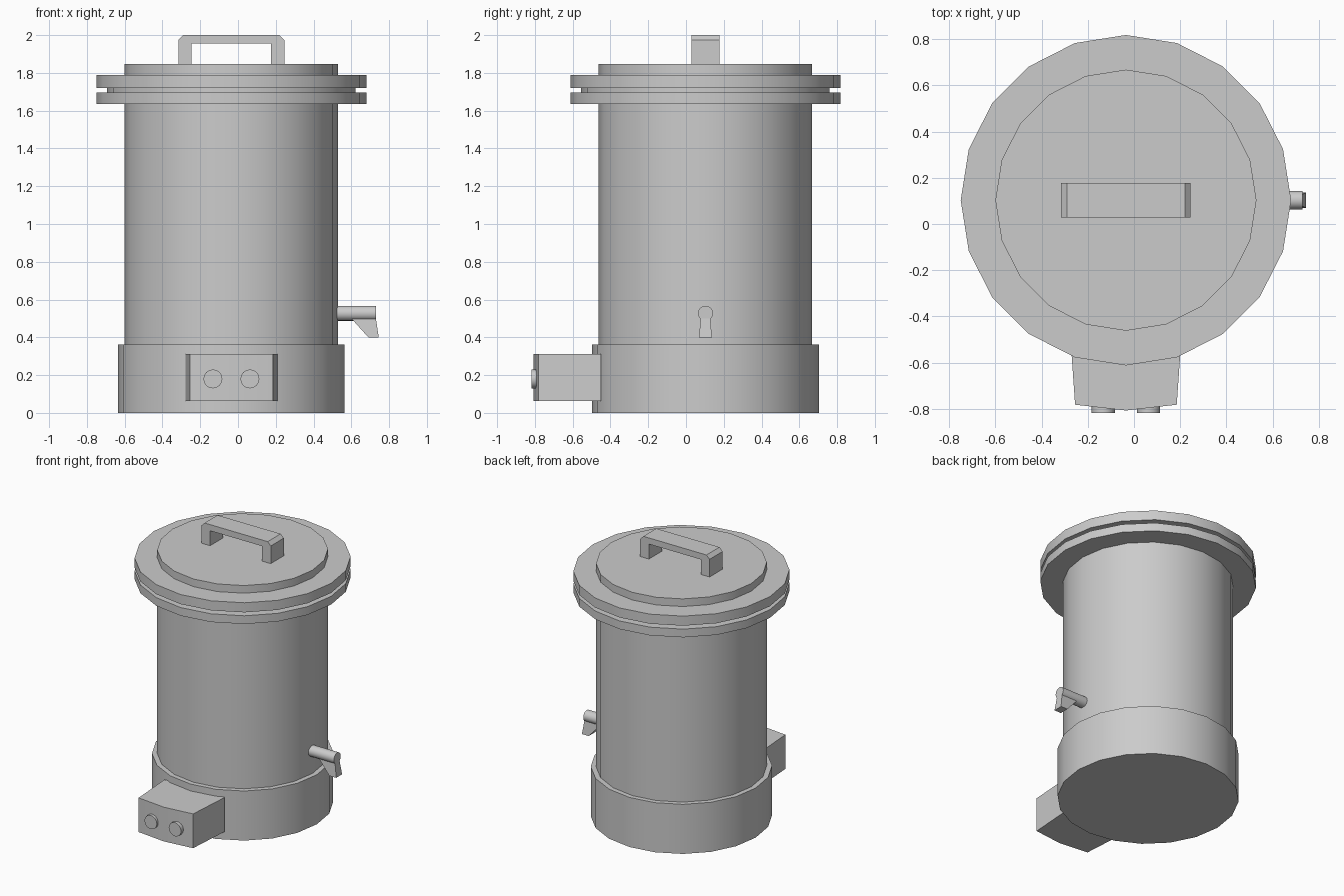
import bpy, bmesh
from math import sin, cos, pi, radians
from mathutils import Matrix, Vector

if "Cube" in bpy.data.objects:
    bpy.data.objects.remove(bpy.data.objects["Cube"])

CX, CY = -0.035, 0.103   # vertical axis of the vessel
SIDES = 20


def finish(bm, name):
    bmesh.ops.recalc_face_normals(bm, faces=bm.faces)
    mesh = bpy.data.meshes.new(name)
    bm.to_mesh(mesh)
    bm.free()
    ob = bpy.data.objects.new(name, mesh)
    bpy.context.collection.objects.link(ob)
    bpy.ops.object.select_all(action='DESELECT')
    ob.select_set(True)
    bpy.context.view_layer.objects.active = ob
    bpy.ops.object.shade_smooth_by_angle(angle=radians(30))
    return ob


def lathe(name, profile, cap_bottom=False, cap_top=False):
    """Revolve (radius, z) points around the vessel axis."""
    bm = bmesh.new()
    rings = [[bm.verts.new((CX + r * sin(2 * pi * i / SIDES),
                            CY + r * cos(2 * pi * i / SIDES), z))
              for i in range(SIDES)] for r, z in profile]
    for a, b in zip(rings, rings[1:]):
        for i in range(SIDES):
            j = (i + 1) % SIDES
            bm.faces.new((a[j], a[i], b[i], b[j]))
    if cap_bottom:
        bm.faces.new(rings[0])
    if cap_top:
        bm.faces.new(rings[-1][::-1])
    ob = finish(bm, name)
    # open strips: make sure the wall faces outward
    me = ob.data
    wall = max(me.polygons, key=lambda p: abs(p.normal.x))
    if wall.normal.x * (wall.center.x - CX) < 0:
        me.flip_normals()
    return ob


def prism(name, outline, offset):
    """Extrude a closed outline of 3D points along offset."""
    bm = bmesh.new()
    face = bm.faces.new([bm.verts.new(p) for p in outline])
    ext = bmesh.ops.extrude_face_region(bm, geom=[face], use_keep_orig=True)
    bmesh.ops.translate(bm, vec=Vector(offset),
                        verts=[v for v in ext['geom'] if isinstance(v, bmesh.types.BMVert)])
    return finish(bm, name)


def rod(name, start, end, radius, sides=16):
    """Capped cylinder between two points."""
    a, b = Vector(start), Vector(end)
    d = b - a
    bm = bmesh.new()
    mat = Matrix.Translation((a + b) / 2) @ d.to_track_quat('Z', 'Y').to_matrix().to_4x4()
    bmesh.ops.create_cone(bm, cap_ends=True, segments=sides, radius1=radius,
                          radius2=radius, depth=d.length, matrix=mat)
    return finish(bm, name)


# Vessel
lathe("heater_base", [(0.60, 0), (0.60, 0.362), (0.565, 0.362)], cap_bottom=True)
lathe("vessel_body", [(0.565, 0.362), (0.565, 1.635), (0.715, 1.635),
                      (0.715, 1.695), (0.658, 1.695), (0.658, 1.72)])
lathe("lid", [(0.658, 1.72), (0.715, 1.72), (0.715, 1.79),
              (0.565, 1.79), (0.565, 1.846)], cap_top=True)

# Lid handle
half = [(0.21, 1.846), (0.28, 1.846), (0.28, 1.975), (0.255, 2.0)]
outline = half + [(-x, z) for x, z in reversed(half)] + [(-0.21, 1.955), (0.21, 1.955)]
prism("lid_handle", [(CX + x, 0.028, z) for x, z in outline], (0, 0.15, 0))

# Control box with slightly bowed front
plan = [(-0.243, -0.45), (-0.22, -0.782), (0, -0.807), (0.22, -0.782), (0.243, -0.45)]
prism("control_box", [(CX + x, y, 0.062) for x, y in plan], (0, 0, 0.25))

# Control knobs
for side, label in ((-1, "left"), (1, "right")):
    x = CX + side * 0.098
    rod(f"knob_{label}", (x, -0.77, 0.18), (x, -0.818, 0.18), 0.05)

# Tap pipe and tapered spout
rod("tap_pipe", (0.50, CY, 0.527), (0.73, CY, 0.527), 0.04)
bm = bmesh.new()
rings = []
for x0, x1, w, z in ((0.60, 0.73, 0.026, 0.5), (0.69, 0.745, 0.034, 0.40)):
    rings.append([bm.verts.new(p) for p in ((x0, CY - w, z), (x1, CY - w, z),
                                            (x1, CY + w, z), (x0, CY + w, z))])
for i in range(4):
    j = (i + 1) % 4
    bm.faces.new((rings[0][i], rings[0][j], rings[1][j], rings[1][i]))
for ring in rings:
    bm.faces.new(ring)
finish(bm, "tap_spout")
